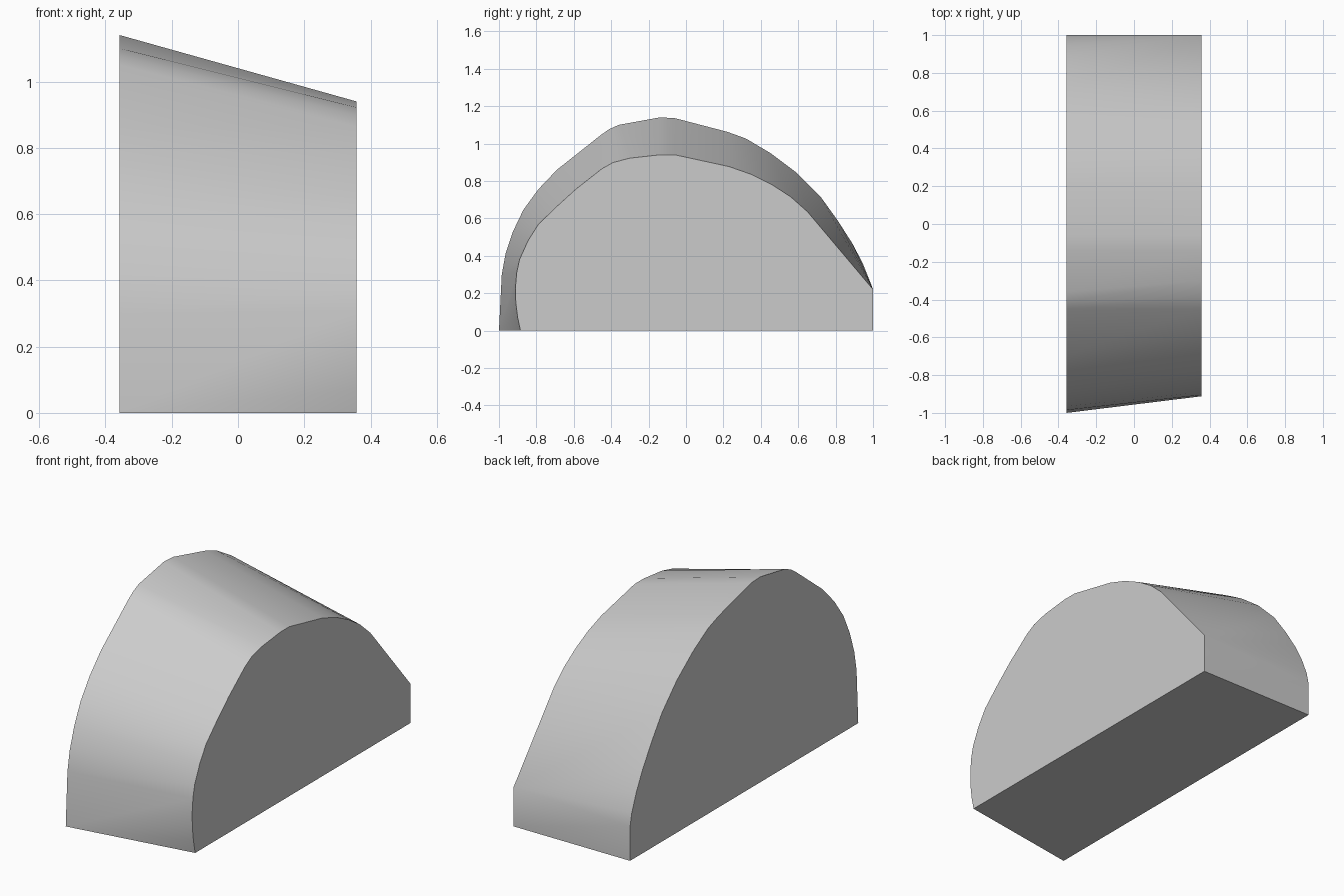
import bpy, bmesh

H = 0.357  # half width

# Matching (y, z) points on the large left profile and small right profile;
# repeated points make the surface fan out from a corner.
PAIRS = [
    ((-1.0, 0.0), (-0.885, 0.0)),
    ((-1.0, 0.0), (-0.90, 0.07)),
    ((-1.0, 0.0), (-0.91, 0.15)),
    ((-1.0, 0.0), (-0.912, 0.23)),
    ((-0.985, 0.30), (-0.905, 0.31)),
    ((-0.965, 0.41), (-0.89, 0.38)),
    ((-0.925, 0.53), (-0.845, 0.48)),
    ((-0.87, 0.645), (-0.79, 0.567)),
    ((-0.79, 0.755), (-0.70, 0.655)),
    ((-0.69, 0.86), (-0.59, 0.755)),
    ((-0.45, 1.05), (-0.45, 0.865)),
    ((-0.41, 1.077), (-0.39, 0.899)),
    ((-0.36, 1.10), (-0.30, 0.922)),
    ((-0.14, 1.14), (-0.14, 0.94)),
    ((-0.06, 1.136), (-0.06, 0.94)),
    ((0.22, 1.063), (0.23, 0.877)),
    ((0.32, 1.027), (0.35, 0.835)),
    ((0.45, 0.95), (0.46, 0.78)),
    ((0.59, 0.845), (0.56, 0.715)),
    ((0.72, 0.715), (0.65, 0.635)),
    ((0.81, 0.59), (1.0, 0.22)),
    ((0.89, 0.465), (1.0, 0.22)),
    ((0.945, 0.36), (1.0, 0.22)),
    ((0.985, 0.26), (1.0, 0.22)),
    ((1.0, 0.19), (1.0, 0.22)),
    ((1.0, 0.0), (1.0, 0.0)),
]

# Loft the two profiles, then cap both ends
bm = bmesh.new()
left = [bm.verts.new((-H, *a)) for a, b in PAIRS]
right = [bm.verts.new((H, *b)) for a, b in PAIRS]
n = len(PAIRS)
for i in range(n):
    j = (i + 1) % n
    bm.faces.new((left[i], left[j], right[j], right[i]))
bm.faces.new(left)
bm.faces.new(right[::-1])
bmesh.ops.remove_doubles(bm, verts=bm.verts[:], dist=0.001)
bmesh.ops.recalc_face_normals(bm, faces=bm.faces[:])

mesh = bpy.data.meshes.new("tapered_dome_block")
bm.to_mesh(mesh)
bm.free()
obj = bpy.data.objects.new("tapered_dome_block", mesh)
bpy.context.collection.objects.link(obj)

# Soft curved shell with crisp end faces
bpy.context.view_layer.objects.active = obj
obj.select_set(True)
bpy.ops.object.shade_smooth_by_angle(angle=0.6)
